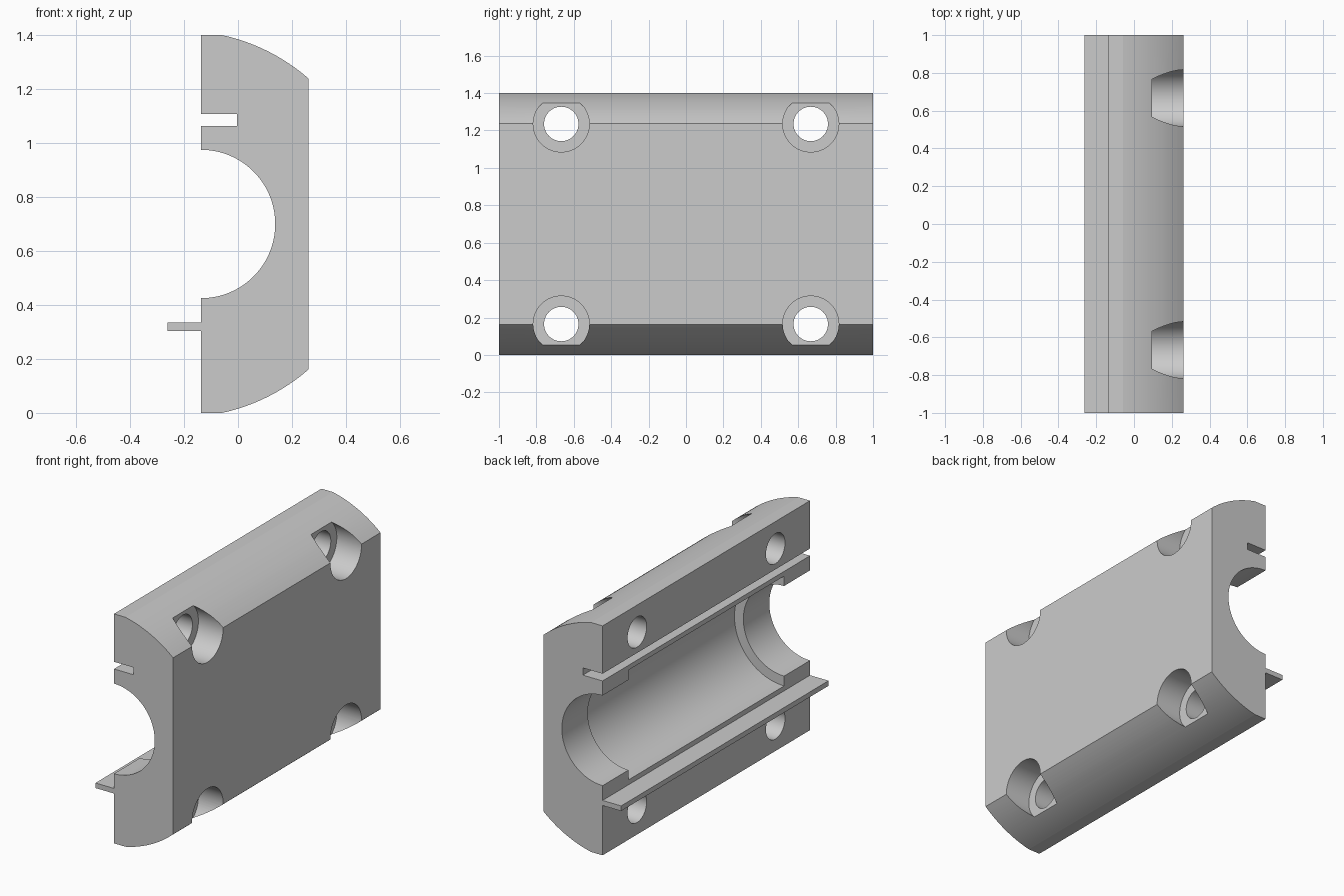
import bpy, bmesh, math

cube = bpy.data.objects.get("Cube")
if cube:
    bpy.data.objects.remove(cube, do_unlink=True)

SPLIT, BACK, MID = -0.137, 0.262, 0.7      # split plane, flat back, bore height
BORE, RECESS = 0.275, 0.335                # bore radii at the ends and inside
OUTER, OUTER_X = 0.716, -0.21              # curved outer wall

grey = bpy.data.materials.new("light grey")
grey.use_nodes = True
grey.diffuse_color = (0.6, 0.6, 0.6, 1)
grey.node_tree.nodes["Principled BSDF"].inputs["Base Color"].default_value = (0.6, 0.6, 0.6, 1)


def arc(cx, radius, start, end, steps):
    """Points of an arc in the x-z plane around the bore height."""
    angles = [start + (end - start) * i / steps for i in range(steps + 1)]
    return [(cx + radius * math.cos(a), MID + radius * math.sin(a)) for a in angles]


def extrude(name, outline, half):
    """Solid made from an x-z outline, running along y from -half to half."""
    bm = bmesh.new()
    face = bm.faces.new([bm.verts.new((x, -half, z)) for x, z in outline])
    new = bmesh.ops.extrude_face_region(bm, geom=[face])["geom"]
    verts = [v for v in new if isinstance(v, bmesh.types.BMVert)]
    bmesh.ops.translate(bm, verts=verts, vec=(0, 2 * half, 0))
    bmesh.ops.recalc_face_normals(bm, faces=bm.faces)
    mesh = bpy.data.meshes.new(name)
    bm.to_mesh(mesh)
    bm.free()
    obj = bpy.data.objects.new(name, mesh)
    mesh.materials.append(grey)
    bpy.context.collection.objects.link(obj)
    return obj


def cut(body, cutter):
    """Subtract the cutter from the body and discard it."""
    cutter.hide_render = True
    mod = body.modifiers.new("cut", 'BOOLEAN')
    mod.operation, mod.solver, mod.object = 'DIFFERENCE', 'EXACT', cutter
    bpy.ops.object.select_all(action='DESELECT')
    bpy.context.view_layer.objects.active = body
    body.select_set(True)
    bpy.ops.object.modifier_apply(modifier=mod.name)
    bpy.data.objects.remove(cutter, do_unlink=True)


def drill(body, radius, x0, x1, y, z):
    """Drill a round hole along x."""
    bpy.ops.mesh.primitive_cylinder_add(
        vertices=64, radius=radius, depth=x1 - x0,
        location=((x0 + x1) / 2, y, z), rotation=(0, math.pi / 2, 0))
    cut(body, bpy.context.object)


# Half shell section: outer wall, groove, bore and tongue
low = math.asin(0.7 / OUTER)
high = math.acos((BACK - OUTER_X) / OUTER)
outline = [(SPLIT, 0)]
outline += arc(OUTER_X, OUTER, -low, -high, 16)
outline += arc(OUTER_X, OUTER, high, low, 16)
outline += [(SPLIT, 1.4), (SPLIT, 1.108), (-0.004, 1.108), (-0.004, 1.064), (SPLIT, 1.064)]
outline += arc(SPLIT, BORE, math.pi / 2, -math.pi / 2, 48)
outline += [(SPLIT, 0.335), (-0.262, 0.335), (-0.262, 0.304), (SPLIT, 0.304)]
body = extrude("clamp_half", outline, 1.0)

# Wider seat inside the bore
cut(body, extrude("seat_cutter", arc(SPLIT, RECESS, 0, 2 * math.pi * 95 / 96, 95), 0.75))

# Screw holes with countersunk head pockets
for y in (-0.667, 0.667):
    for z in (MID - 0.535, MID + 0.535):
        drill(body, 0.15, 0.095, 0.5, y, z)
        drill(body, 0.092, -0.4, 0.4, y, z)

bpy.ops.object.select_all(action='DESELECT')
bpy.context.view_layer.objects.active = body
body.select_set(True)
bpy.ops.object.shade_smooth_by_angle(angle=math.radians(10))
